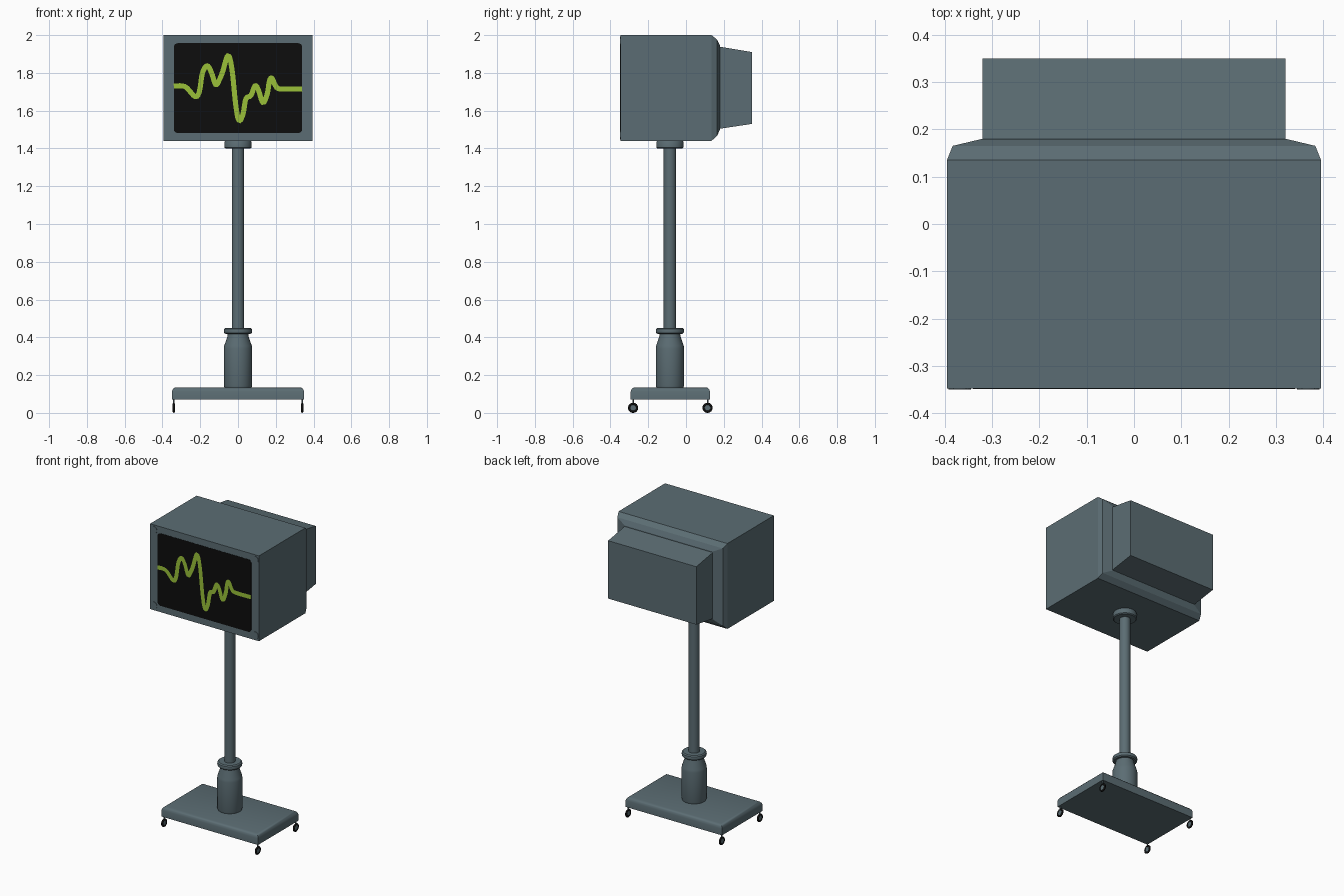
import bpy, bmesh, math
from mathutils import Vector

if "Cube" in bpy.data.objects:
    bpy.data.objects.remove(bpy.data.objects["Cube"])


def material(name, rgb):
    m = bpy.data.materials.new(name)
    m.diffuse_color = (*rgb, 1)
    m.use_nodes = True
    m.node_tree.nodes["Principled BSDF"].inputs["Base Color"].default_value = m.diffuse_color
    return m


GREY = material("slate grey", (0.105, 0.152, 0.172))
BLACK = material("black", (0.004, 0.004, 0.004))
GREEN = material("trace green", (0.32, 0.53, 0.04))


def loft(name, rings, mat, smooth=None):
    """Skin a list of equal-length point rings and cap both ends."""
    bm = bmesh.new()
    vs = [[bm.verts.new(p) for p in r] for r in rings]
    n = len(vs[0])
    for a, b in zip(vs, vs[1:]):
        for i in range(n):
            bm.faces.new((a[i], a[(i + 1) % n], b[(i + 1) % n], b[i]))
    bm.faces.new(vs[0])
    bm.faces.new(vs[-1])
    bmesh.ops.recalc_face_normals(bm, faces=bm.faces)
    return finish(name, bm, mat, smooth)


def finish(name, bm, mat, smooth=None):
    me = bpy.data.meshes.new(name)
    bm.to_mesh(me)
    bm.free()
    me.materials.append(mat)
    ob = bpy.data.objects.new(name, me)
    bpy.context.collection.objects.link(ob)
    if smooth:
        bpy.ops.object.select_all(action='DESELECT')
        ob.select_set(True)
        bpy.context.view_layer.objects.active = ob
        bpy.ops.object.shade_smooth_by_angle(angle=math.radians(smooth))
    return ob


def circle(r, centre, axis, n=32):
    pts = []
    for i in range(n):
        a = 2 * math.pi * i / n
        c, s = r * math.cos(a), r * math.sin(a)
        off = {'x': (0, c, s), 'y': (c, 0, s), 'z': (c, s, 0)}[axis]
        pts.append(Vector(centre) + Vector(off))
    return pts


def rect_y(y, hx, z0, z1):
    return [(-hx, y, z0), (hx, y, z0), (hx, y, z1), (-hx, y, z1)]


def lathe(name, profile, y=-0.085):
    return loft(name, [circle(r, (0, y, z), 'z') for r, z in profile], GREY, 35)


# Monitor housing with chamfered back, and tapered rear box
loft("housing", [rect_y(-0.347, 0.395, 1.44, 2.0), rect_y(0.135, 0.395, 1.44, 2.0),
                 rect_y(0.165, 0.383, 1.468, 1.976), rect_y(0.18, 0.32, 1.50, 1.945)], GREY)
loft("rear_box", [rect_y(0.17, 0.32, 1.503, 1.94), rect_y(0.35, 0.32, 1.53, 1.91)], GREY)

# Dark screen plate with rounded corners
def rounded(y, hx, z0, z1, r):
    pts = []
    for k, (cx, cz) in enumerate([(hx - r, z1 - r), (-hx + r, z1 - r),
                                  (-hx + r, z0 + r), (hx - r, z0 + r)]):
        for i in range(5):
            a = math.pi / 2 * (k + i / 4)
            pts.append((cx + r * math.cos(a), y, cz + r * math.sin(a)))
    return pts


loft("screen", [rounded(y, 0.34, 1.482, 1.957, 0.02) for y in (-0.346, -0.3485)], BLACK)

# Corner screws on the bezel
for sx in (-1, 1):
    for z in (1.968, 1.472):
        loft("bezel_screw", [circle(0.024, (sx * 0.368, y, z), 'y', 24)
                             for y in (-0.346, -0.35)], GREY)

# Green trace: smooth ribbon through a few points
trace = [(-.34, 1.73), (-.28, 1.727), (-.228, 1.675), (-.205, 1.70), (-.188, 1.80),
         (-.163, 1.838), (-.14, 1.80), (-.118, 1.737), (-.098, 1.765), (-.08, 1.81),
         (-.053, 1.893), (-.032, 1.82), (-.012, 1.63), (.005, 1.548), (.026, 1.58),
         (.042, 1.663), (.068, 1.68), (.09, 1.732), (.108, 1.71), (.132, 1.642),
         (.155, 1.69), (.166, 1.755), (.179, 1.773), (.2, 1.73), (.225, 1.715), (.34, 1.715)]
P = [Vector(p) for p in trace]
path = []
for i in range(len(P) - 1):
    p0, p1, p2, p3 = P[max(i - 1, 0)], P[i], P[i + 1], P[min(i + 2, len(P) - 1)]
    for k in range(5):
        t = k / 5
        path.append(0.5 * (2 * p1 + (p2 - p0) * t + (2 * p0 - 5 * p1 + 4 * p2 - p3) * t * t
                           + (3 * p1 - p0 - 3 * p2 + p3) * t ** 3))
path.append(P[-1])
bm = bmesh.new()
prev = None
for i, p in enumerate(path):
    d = (path[min(i + 1, len(path) - 1)] - path[max(i - 1, 0)]).normalized()
    n = Vector((-d.y, d.x)) * 0.0135
    lo, hi = p - n, p + n
    cur = (bm.verts.new((lo.x, -0.35, lo.y)), bm.verts.new((hi.x, -0.35, hi.y)))
    if prev:
        bm.faces.new((prev[0], cur[0], cur[1], prev[1]))
    prev = cur
finish("screen_trace", bm, GREEN)

# Stand: mounting collar, pole, lower collar ring and bottle-shaped sleeve
lathe("mount_collar", [(0.066, 1.40), (0.072, 1.405), (0.072, 1.433), (0.066, 1.445)])
lathe("pole", [(0.033, 0.44), (0.033, 1.41)])
lathe("sleeve_ring", [(0.066, 0.418), (0.073, 0.424), (0.075, 0.434), (0.073, 0.444), (0.066, 0.45)])
lathe("sleeve", [(0.070, 0.13), (0.075, 0.145), (0.075, 0.34), (0.073, 0.355),
                 (0.056, 0.405), (0.054, 0.42)])

# Base slab with rounded top edge
def slab(inset, z):
    x, y0, y1 = 0.35 - inset, -0.293 + inset, 0.127 - inset
    return [(-x, y0, z), (x, y0, z), (x, y1, z), (-x, y1, z)]


loft("base", [slab(0, 0.07), slab(0, 0.112), slab(0.004, 0.124),
              slab(0.011, 0.132), slab(0.02, 0.135)], GREY, 40)

# Casters: tyre, hub and stem at each corner
for sx in (-1, 1):
    for y in (-0.28, 0.114):
        x = sx * 0.34
        bpy.ops.mesh.primitive_torus_add(
            location=(x, y, 0.027), rotation=(0, math.pi / 2, 0), major_segments=24,
            minor_segments=10, major_radius=0.0205, minor_radius=0.0065)
        tyre = bpy.context.object
        tyre.name = "caster_tyre"
        tyre.data.materials.append(BLACK)
        bpy.ops.object.shade_smooth()
        loft("caster_hub", [circle(0.017, (x + d, y, 0.027), 'x', 24)
                            for d in (-0.004, 0.004)], GREY, 35)
        loft("caster_stem", [circle(0.004, (x, y, z), 'z', 10)
                             for z in (0.048, 0.075)], GREY, 35)
